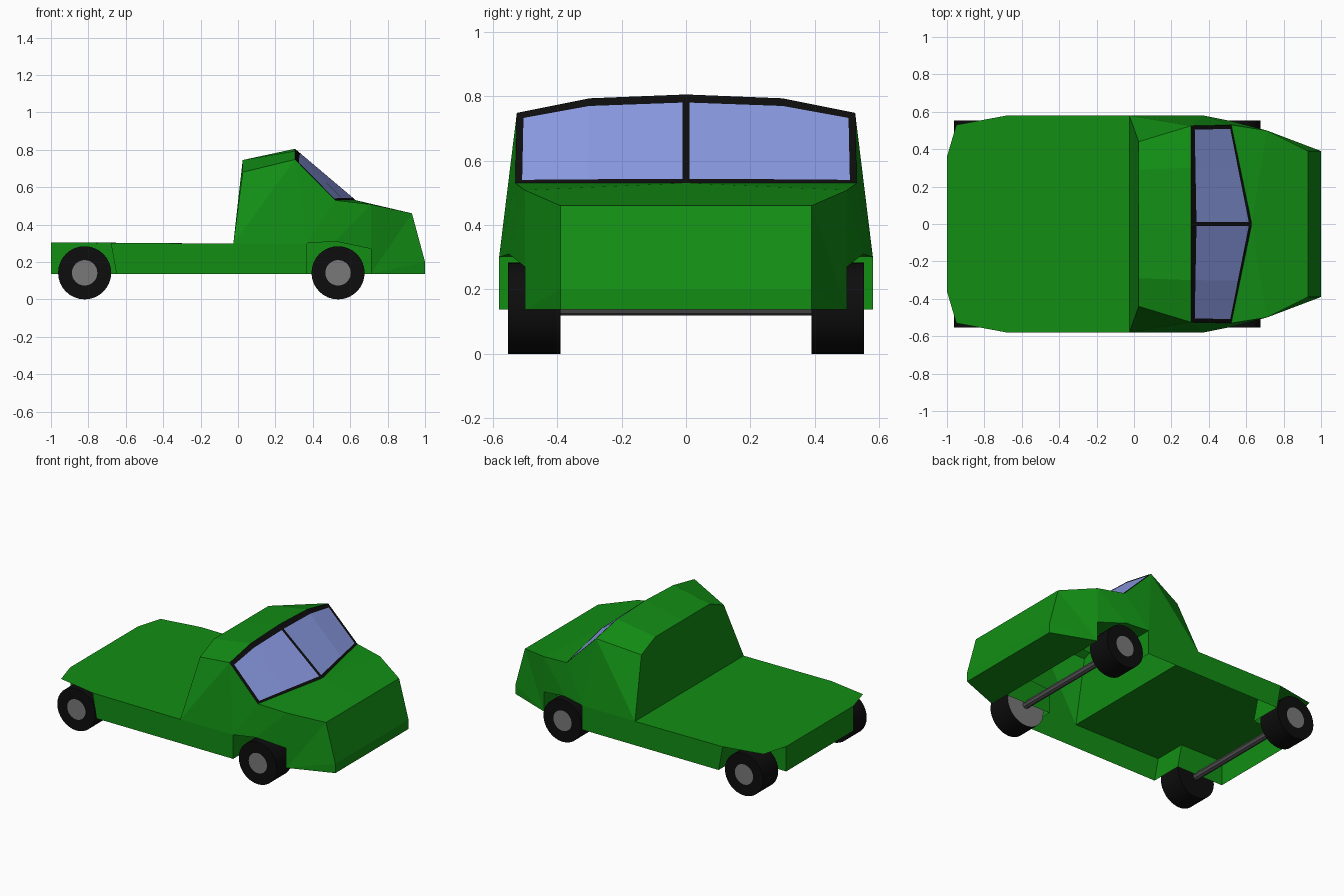
import bpy, bmesh, math
from mathutils import Vector, Matrix

if "Cube" in bpy.data.objects:
    bpy.data.objects.remove(bpy.data.objects["Cube"])


def material(name, rgb):
    m = bpy.data.materials.new(name)
    m.diffuse_color = (*rgb, 1)
    m.use_nodes = True
    m.node_tree.nodes["Principled BSDF"].inputs["Base Color"].default_value = m.diffuse_color
    return m


GREEN = material("body green", (0.006, 0.27, 0.007))
BLACK = material("black", (0.004, 0.004, 0.004))
GLASS = material("window blue", (0.26, 0.33, 0.78))
GREY = material("hub grey", (0.19, 0.19, 0.19))
DARK = material("axle grey", (0.09, 0.09, 0.09))


def finish(bm, name, mats):
    bmesh.ops.remove_doubles(bm, verts=bm.verts, dist=0.0005)
    bmesh.ops.recalc_face_normals(bm, faces=bm.faces)
    me = bpy.data.meshes.new(name)
    bm.to_mesh(me)
    bm.free()
    for m in mats:
        me.materials.append(m)
    ob = bpy.data.objects.new(name, me)
    bpy.context.collection.objects.link(ob)
    return ob


# body shell: key points of the left half, mirrored over y
P = dict(
    a0=(-1, 0, .305), a1=(-1, .36, .305), a2=(-.95, .53, .305),
    a3=(-.68, .58, .302), a4=(-.025, .58, .298), a5=(-.025, 0, .298),
    b0=(-1, 0, .137), b1=(-1, .36, .137), w=(-.68, .36, .302),
    wb=(-.65, .36, .137), s0=(-.65, .58, .137),
    c=(.37, .58, .30), c0=(.37, .58, .137),
    r1=(.025, .44, .68), r2=(.025, .29, .745), r3=(.025, 0, .745),
    t1=(.305, .525, .748), t2=(.305, .30, .793), t3=(.305, 0, .805),
    k=(.52, .53, .53), kc=(.63, 0, .53), e=(.52, .55, .31),
    f=(.71, .50, .27), g=(.71, .50, .137), gc=(.71, 0, .137), h=(.71, .50, .508),
    n=(.93, .39, .46), nc=(.93, 0, .46), m=(1, .39, .20), mc=(1, 0, .20),
    mb=(1, .39, .137), md=(1, 0, .137),
    i0=(.37, .36, .137), i1=(.37, .36, .30), i2=(.52, .36, .31),
    i3=(.71, .36, .27), i4=(.71, .36, .137),
)
FACES = [
    "a0 a1 a2 a3 a4 a5", "a0 a1 b1 b0", "a1 w wb b1", "w a3 s0 wb",    # deck, rear well
    "a3 a4 c c0 s0", "a5 a4 r1 r2 r3",                                # sill, cab back
    "r3 r2 t2 t3", "r2 r1 t1 t2",                                     # roof
    "r1 a4 t1", "a4 c t1", "t1 c k", "k c e", "k e h", "e f h",       # cab side
    "kc k h", "kc h n nc", "nc n m mc", "mc m mb md",                 # bonnet, nose
    "h f g n", "n g m", "g mb m", "g mb md gc",                       # nose side, base
    "c c0 i0 i1", "c e i2 i1", "e f i3 i2", "i1 i2 i3 i4 i0", "f g i4 i3",  # front well
]
bm = bmesh.new()
for side in (1, -1):
    vs = {k: bm.verts.new((x, y * side, z)) for k, (x, y, z) in P.items()}
    for names in FACES:
        bm.faces.new([vs[q] for q in names.split()][::side])
finish(bm, "body", [GREEN])


# windscreen: two framed panes cut into a grid
def screen_point(u, v, side):
    low = Vector(P["kc"]).lerp(Vector(P["k"]), u)
    mid = .30 / .525
    if u <= mid:
        top = Vector(P["t3"]).lerp(Vector(P["t2"]), u / mid)
    else:
        top = Vector(P["t2"]).lerp(Vector(P["t1"]), (u - mid) / (1 - mid))
    q = low.lerp(top, v)
    return (q.x, q.y * side, q.z)


US = (0, .02, .30 / .525, .96, 1)
VS = (0, .045, .91, 1)
bm = bmesh.new()
for side in (1, -1):
    grid = [[bm.verts.new(screen_point(u, v, side)) for v in VS] for u in US]
    for i in range(len(US) - 1):
        for j in range(len(VS) - 1):
            quad = [grid[i][j], grid[i + 1][j], grid[i + 1][j + 1], grid[i][j + 1]]
            face = bm.faces.new(quad[::side])
            face.material_index = 1 if i in (1, 2) and j == 1 else 0
finish(bm, "windscreen", [BLACK, GLASS])


# round parts lying along y
def rod(name, x, y0, y1, radius, sides, mats, hub=0, side=1, grey_inside=False):
    bm = bmesh.new()
    turn = Matrix.Translation((x, (y0 + y1) / 2, .142)) @ Matrix.Rotation(math.pi / 2, 4, "X")
    bmesh.ops.create_cone(bm, cap_ends=True, segments=sides, radius1=radius,
                          radius2=radius, depth=abs(y1 - y0), matrix=turn)
    bm.normal_update()
    if hub:
        outer = [q for q in bm.faces if q.normal.y * side > .9]
        inner = [q for q in bm.faces if q.normal.y * side < -.9]
        bmesh.ops.inset_individual(bm, faces=outer, thickness=radius - hub)
        outer[0].material_index = 1
        if grey_inside:
            inner[0].material_index = 1
    ob = finish(bm, name, mats)
    bpy.ops.object.select_all(action="DESELECT")
    ob.select_set(True)
    bpy.context.view_layer.objects.active = ob
    bpy.ops.object.shade_smooth_by_angle(angle=math.radians(30))


# wheels and axles
for end, x in (("front", .535), ("rear", -.82)):
    for label, s in (("left", 1), ("right", -1)):
        rod(f"{end}_{label}_wheel", x, s * .39, s * .553, .142, 32, [BLACK, GREY],
            hub=.068, side=s, grey_inside=(end == "front"))
    rod(f"{end}_axle", x, -.40, .40, .023, 8, [DARK])
